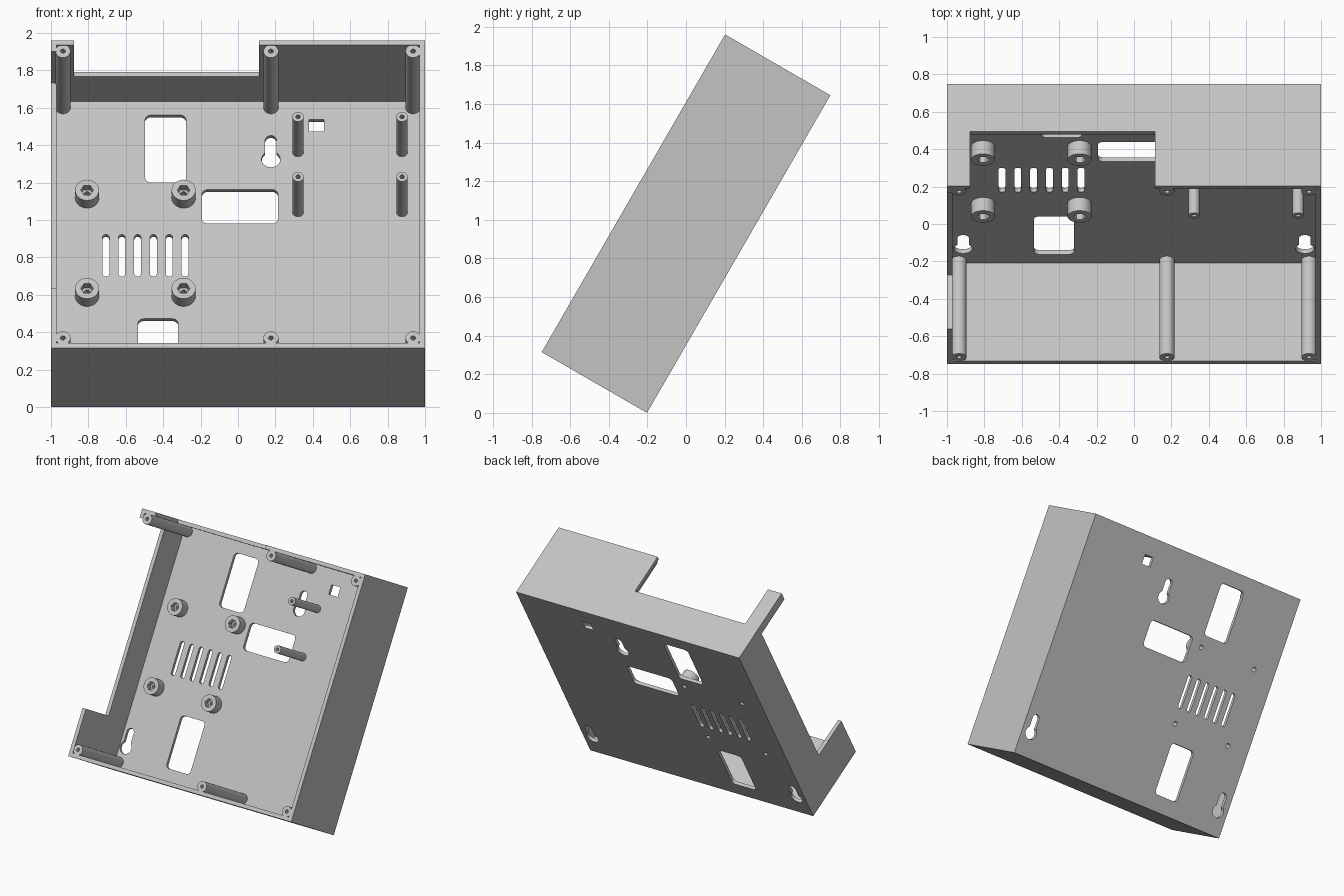
import bpy, bmesh
from math import radians, cos, sin, acos, degrees
from mathutils import Matrix

cube = bpy.data.objects.get("Cube")
if cube:
    bpy.data.objects.remove(cube, do_unlink=True)

# Tray is modelled lying flat (x across, y along, z deep), then leaned back
LENGTH, DEPTH, WALL, FLOOR = 1.9, 0.63, 0.03, 0.026
LEAN = Matrix.Translation((0, -0.202, 0)) @ Matrix.Rotation(radians(60), 4, 'X')

grey = bpy.data.materials.new("plain grey")
grey.use_nodes = True
grey.diffuse_color = (0.55, 0.55, 0.55, 1)
grey.node_tree.nodes["Principled BSDF"].inputs["Base Color"].default_value = grey.diffuse_color


def arc(cx, cy, r, a0, a1, n=8):
    angles = [radians(a0 + (a1 - a0) * i / n) for i in range(n + 1)]
    return [(cx + r * cos(a), cy + r * sin(a)) for a in angles]


def circle(cx, cy, r, n=32):
    return arc(cx, cy, r, 0, 360, n)[:-1]


def rect(x0, x1, y0, y1, r=0.0):
    if r == 0:
        return [(x0, y0), (x1, y0), (x1, y1), (x0, y1)]
    return (arc(x1 - r, y0 + r, r, -90, 0) + arc(x1 - r, y1 - r, r, 0, 90)
            + arc(x0 + r, y1 - r, r, 90, 180) + arc(x0 + r, y0 + r, r, 180, 270))


def keyhole(x, y, big=0.05, small=0.031, rise=0.115):
    a = degrees(acos(small / big))
    return arc(x, y, big, 180 - a, 360 + a, 24) + arc(x, y + rise, small, 0, 180, 12)


def finish(name, bm):
    bmesh.ops.remove_doubles(bm, verts=bm.verts, dist=1e-5)
    bmesh.ops.recalc_face_normals(bm, faces=bm.faces)
    mesh = bpy.data.meshes.new(name)
    bm.to_mesh(mesh)
    bm.free()
    mesh.materials.append(grey)
    obj = bpy.data.objects.new(name, mesh)
    obj.matrix_world = LEAN
    bpy.context.collection.objects.link(obj)
    return obj


def prisms(name, outlines, z0, z1):
    """Upright solids, one for each outline."""
    bm = bmesh.new()
    for outline in outlines:
        pts = [p for i, p in enumerate(outline)
               if abs(p[0] - outline[i - 1][0]) + abs(p[1] - outline[i - 1][1]) > 1e-5]
        low = [bm.verts.new((x, y, z0)) for x, y in pts]
        high = [bm.verts.new((x, y, z1)) for x, y in pts]
        bm.faces.new(low[::-1])
        bm.faces.new(high)
        for i in range(len(pts)):
            bm.faces.new((low[i - 1], low[i], high[i], high[i - 1]))
    return finish(name, bm)


def activate(obj):
    bpy.ops.object.select_all(action='DESELECT')
    obj.select_set(True)
    bpy.context.view_layer.objects.active = obj


def cut(obj, cutter):
    cutter.hide_render = True
    mod = obj.modifiers.new("cut", 'BOOLEAN')
    mod.operation, mod.solver, mod.object = 'DIFFERENCE', 'EXACT', cutter
    activate(obj)
    bpy.ops.object.modifier_apply(modifier=mod.name)
    bpy.data.objects.remove(cutter, do_unlink=True)


def smooth(obj):
    activate(obj)
    bpy.ops.object.shade_smooth_by_angle(angle=radians(30))


def post(name, x, y, r, top, hole, depth):
    """Round post with a blind screw hole, turned from a profile."""
    profile = [(0, top - depth), (hole, top - depth), (hole, top), (r, top), (r, 0.01), (0, 0.01)]
    bm = bmesh.new()
    verts = [bm.verts.new((px, 0, pz)) for px, pz in profile]
    edges = [bm.edges.new(pair) for pair in zip(verts, verts[1:])]
    bmesh.ops.spin(bm, geom=verts + edges, cent=(0, 0, 0), axis=(0, 0, 1),
                   angle=radians(360), steps=32)
    bmesh.ops.translate(bm, verts=bm.verts, vec=(x, y, 0))
    smooth(finish(name, bm))


# Open tray with notched top and right walls
tray = prisms("tray", [rect(-1, 1, 0, LENGTH)], 0, DEPTH)
cut(tray, prisms("cavity", [rect(-1 + WALL, 1 - WALL, WALL, LENGTH - WALL)], FLOOR, 1))
cut(tray, prisms("top_wall_notch", [rect(-0.877, 0.112, LENGTH - 0.1, LENGTH + 0.1)], 0.294, 1))
cut(tray, prisms("right_wall_notch", [rect(-1.1, -0.95, 0.37, 1.83)], 0.294, 1))

# Openings through the floor
BOSSES = [(x, y) for x in (-0.807, -0.291) for y in (0.67, 1.277)]
openings = [rect(-0.497, -0.278, 1.372, 1.787, 0.03),
            rect(-0.193, 0.214, 1.117, 1.327, 0.03),
            rect(-0.535, -0.32, 0.125, 0.53, 0.03),
            rect(0.38, 0.46, 1.686, 1.76)]
openings += [rect(x - 0.018, x + 0.018, 0.79, 1.05, 0.0179)
             for x in [-0.706 + 0.0846 * i for i in range(6)]]
openings += [keyhole(x, y) for x, y in ((0.176, 1.515), (-0.914, 0.185), (0.914, 0.185))]
openings += [circle(x, y, 0.018, 24) for x, y in BOSSES]
cut(tray, prisms("floor_openings", openings, -0.1, 0.1))
smooth(tray)

# Tall lid posts along the top and bottom walls
for row, y in (("bottom", 0.065), ("top", LENGTH - 0.065)):
    for side, x in (("right", -0.936), ("middle", 0.176), ("left", 0.936)):
        post(f"{row}_{side}_lid_post", x, y, 0.04, DEPTH - 0.003, 0.013, 0.3)

# Slim board posts
for row, y in (("lower", 1.19), ("upper", 1.56)):
    for side, x in (("right", 0.321), ("left", 0.877)):
        post(f"{row}_{side}_board_post", x, y, 0.03, 0.402, 0.012, 0.15)

# Short bosses with hexagonal sockets and through holes
for i, (x, y) in enumerate(BOSSES):
    boss = prisms(f"socket_boss_{i + 1}", [circle(x, y, 0.064)], 0.01, 0.108)
    cut(boss, prisms("socket", [circle(x, y, 0.034, 6)], 0.06, 0.2))
    cut(boss, prisms("bore", [circle(x, y, 0.018, 24)], -0.1, 0.2))
    smooth(boss)
